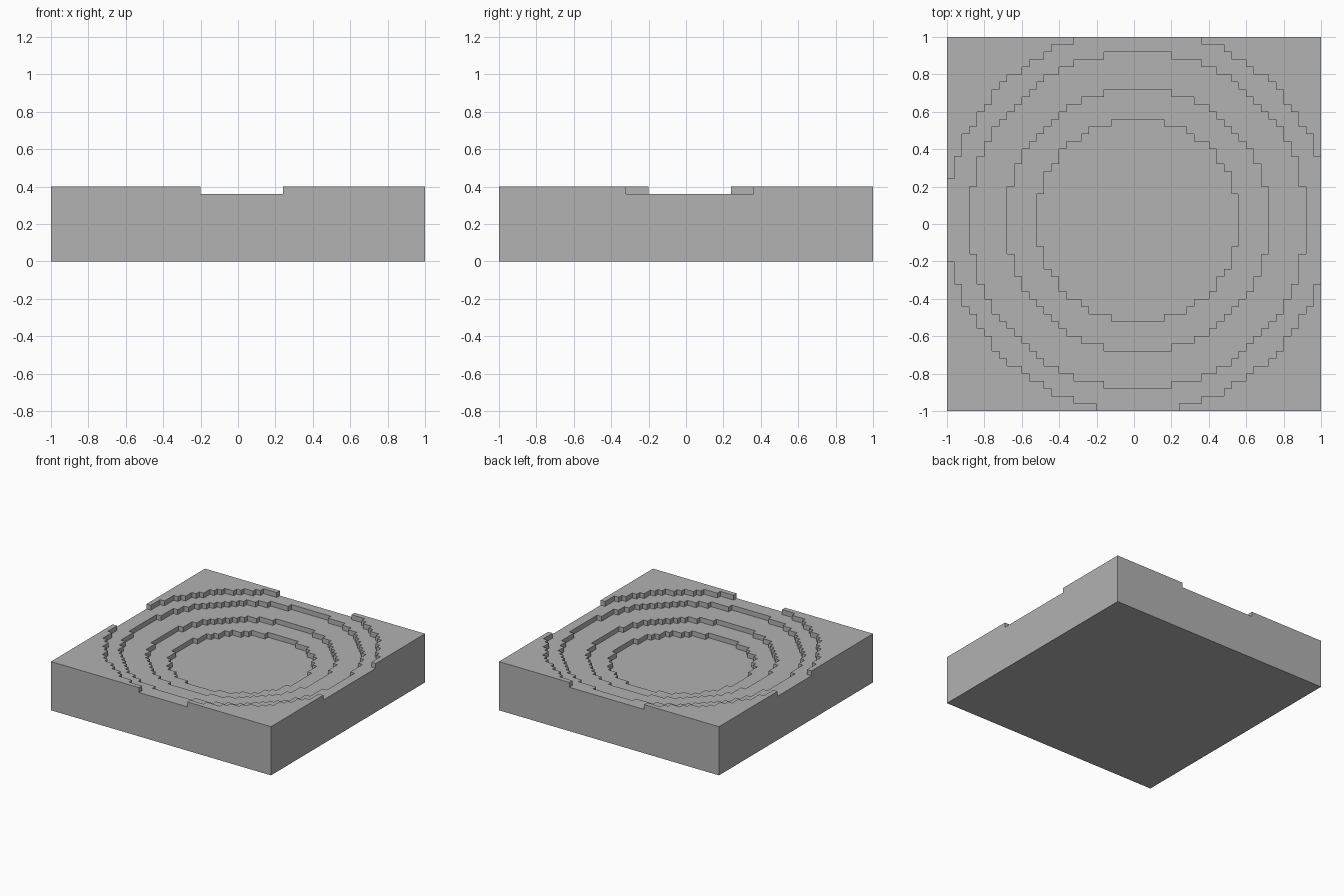
import bpy
import bmesh
import math

cube = bpy.data.objects.get("Cube")
if cube:
    bpy.data.objects.remove(cube, do_unlink=True)

CELL = 0.04                        # side of one block
N = 50                             # blocks per side
MID = N // 2                       # block at the middle of the bowl
RADII = (13.5, 17.5, 22.5, 25.5)   # terrace radii, in blocks
FLOOR = 6                          # height of the bowl floor, in blocks

# Stone material
stone = bpy.data.materials.new("stone grey")
colour = (0.445, 0.445, 0.445, 1)
stone.diffuse_color = colour
stone.use_nodes = True
stone.node_tree.nodes["Principled BSDF"].inputs["Base Color"].default_value = colour


def height(i, j):
    """Column height in blocks; zero outside the slab."""
    if not (0 <= i < N and 0 <= j < N):
        return 0
    distance = math.hypot(i - MID, j - MID)
    return FLOOR + sum(distance > r for r in RADII)


bm = bmesh.new()


def quad(*corners):
    bm.faces.new([bm.verts.new(((x - MID) * CELL, (y - MID) * CELL, z * CELL))
                  for x, y, z in corners])


# Block tops, and a wall wherever a neighbouring column is lower
for i in range(N):
    for j in range(N):
        h = height(i, j)
        ring = [(i, j), (i + 1, j), (i + 1, j + 1), (i, j + 1)]
        quad(*[(x, y, h) for x, y in ring])
        for k, (di, dj) in enumerate([(0, -1), (1, 0), (0, 1), (-1, 0)]):
            low = height(i + di, j + dj)
            if low < h:
                a, b = ring[k], ring[(k + 1) % 4]
                quad((*a, low), (*b, low), (*b, h), (*a, h))

# Flat underside
quad((0, 0, 0), (0, N, 0), (N, N, 0), (N, 0, 0))

bmesh.ops.remove_doubles(bm, verts=bm.verts, dist=CELL / 100)
mesh = bpy.data.meshes.new("terraced_basin")
bm.to_mesh(mesh)
bm.free()
mesh.materials.append(stone)
basin = bpy.data.objects.new("terraced_basin", mesh)
bpy.context.collection.objects.link(basin)
